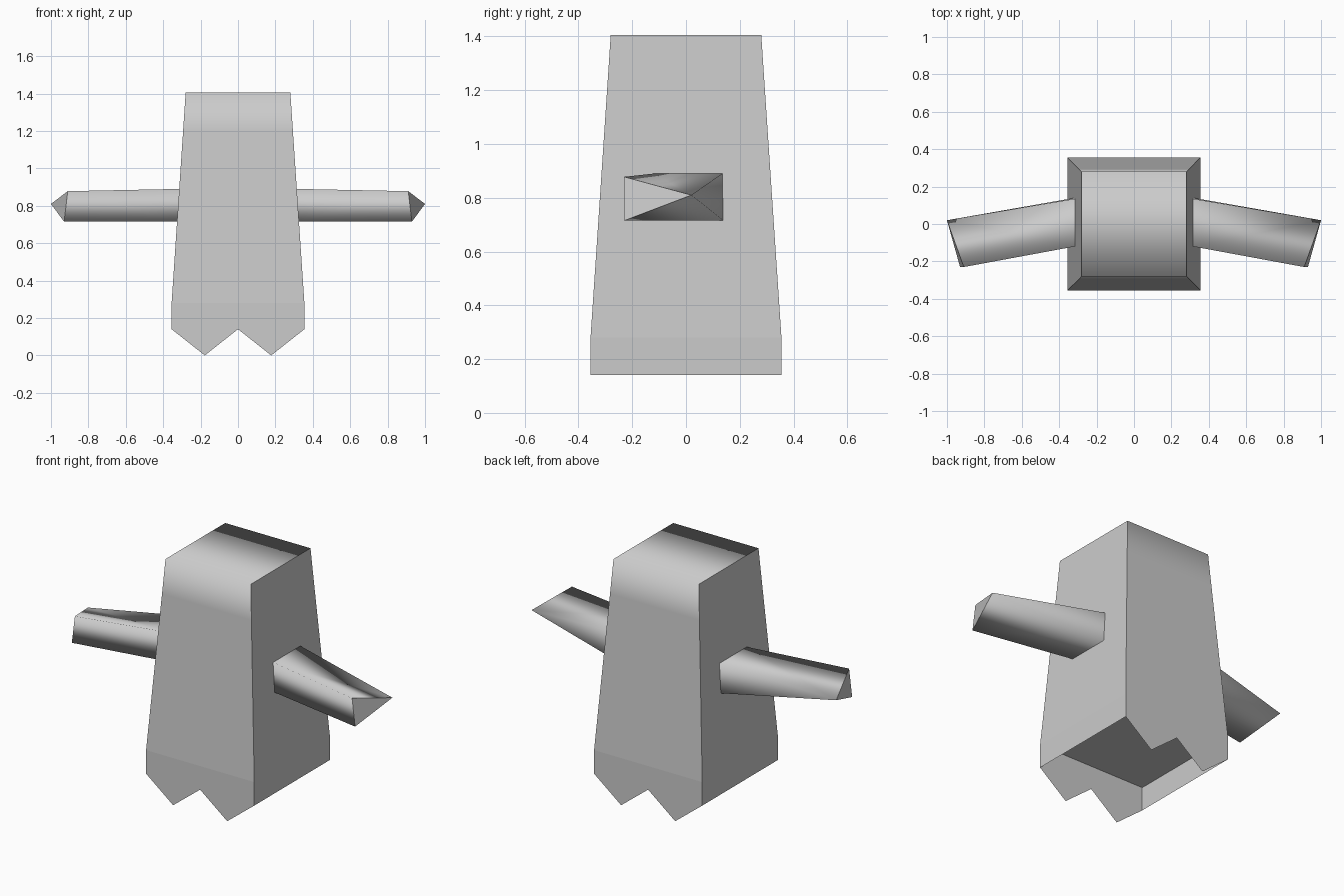
import bpy, bmesh

old = bpy.data.objects.get("Cube")
if old:
    bpy.data.objects.remove(old, do_unlink=True)

grey = bpy.data.materials.new("light grey")
grey.use_nodes = True
colour = (0.6, 0.6, 0.6, 1)
grey.diffuse_color = colour
grey.node_tree.nodes["Principled BSDF"].inputs["Base Color"].default_value = colour


def make(name, bm):
    mesh = bpy.data.meshes.new(name)
    bm.to_mesh(mesh)
    bm.free()
    mesh.materials.append(grey)
    obj = bpy.data.objects.new(name, mesh)
    bpy.context.collection.objects.link(obj)
    return obj


W = 0.355        # half width of the hem
TOP = 0.28       # half width of the crown
SEAM, HEM, HEIGHT = 0.28, 0.14, 1.405


def ring(bm, half, z):
    return [bm.verts.new((x * half, y * half, z))
            for x, y in ((-1, -1), (1, -1), (1, 1), (-1, 1))]


# Tapered body, rounded in shading where the crown meets the front and back
bm = bmesh.new()
rings = [ring(bm, W, SEAM),
         ring(bm, TOP + (W - TOP) * 0.18, 1.2),
         ring(bm, TOP, HEIGHT)]
for low, high in zip(rings, rings[1:]):
    for i in range(4):
        j = (i + 1) % 4
        bm.faces.new((low[i], low[j], high[j], high[i]))
bm.faces.new(rings[-1])
bm.faces.new(rings[0][::-1])
for f in bm.faces:
    f.smooth = True
for e in bm.edges:
    a, b = e.verts
    crown = a.co.z > 1.4 and b.co.z > 1.4
    level = abs(a.co.z - b.co.z) < 0.01
    along_x = abs(a.co.y - b.co.y) < 0.01
    hem_edge = a.co.z < 0.3 and b.co.z < 0.3
    e.smooth = level and not hem_edge and (along_x or not crown)
make("body", bm)

# Open skirt: plain sides, two pointed teeth on front and back
bm = bmesh.new()
for s in (-1, 1):
    side = [(s * W, -s * W, HEM), (s * W, s * W, HEM),
            (s * W, s * W, SEAM), (s * W, -s * W, SEAM)]
    bm.faces.new([bm.verts.new(p) for p in side])
    hem = [(-W, HEM), (-W / 2, 0), (0, HEM), (W / 2, 0), (W, HEM)]
    outline = hem + [(W, SEAM), (-W, SEAM)]
    bm.faces.new([bm.verts.new((-s * x, s * W, z)) for x, z in outline])
bmesh.ops.remove_doubles(bm, verts=bm.verts[:], dist=0.001)
make("skirt", bm)

# Arms: square at the shoulder, closing to a triangular end swept forward
for name, s in (("left_arm", 1), ("right_arm", -1)):
    bm = bmesh.new()

    def v(x, y, z):
        return bm.verts.new((s * x, y, z))

    front_low, front_high = v(0.315, -0.12, 0.715), v(0.315, -0.12, 0.89)
    back_high, back_low = v(0.315, 0.135, 0.89), v(0.315, 0.14, 0.715)
    end_low, end_high = v(0.93, -0.23, 0.715), v(0.91, -0.23, 0.878)
    tip = v(1.0, 0.02, 0.81)
    for face in ((front_low, end_low, end_high, front_high),
                 (front_high, end_high, tip, back_high),
                 (back_high, tip, back_low),
                 (back_low, tip, end_low, front_low),
                 (end_low, tip, end_high),
                 (front_low, front_high, back_high, back_low)):
        bm.faces.new(face).smooth = True
    bmesh.ops.recalc_face_normals(bm, faces=bm.faces[:])
    ends = {end_low, end_high, tip}
    shoulder = {front_low, front_high, back_high, back_low}
    for e in bm.edges:
        e.smooth = not (set(e.verts) <= ends or set(e.verts) <= shoulder)
    make(name, bm)
